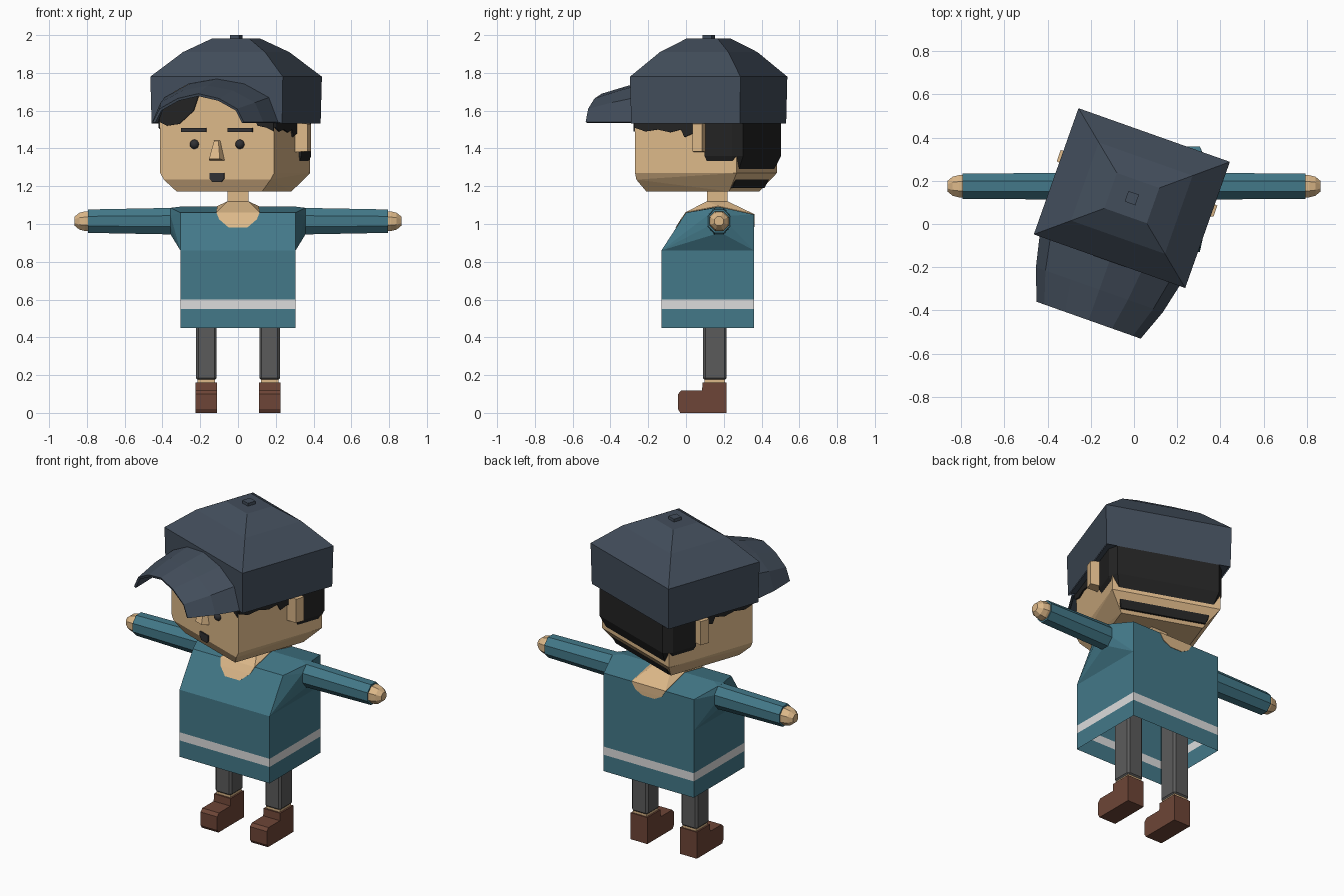
import bpy, bmesh, math
from mathutils import Matrix, Vector

if "Cube" in bpy.data.objects:
    bpy.data.objects.remove(bpy.data.objects["Cube"])


def material(name, rgb):
    m = bpy.data.materials.new(name)
    m.diffuse_color = (*rgb, 1)
    m.use_nodes = True
    m.node_tree.nodes["Principled BSDF"].inputs["Base Color"].default_value = m.diffuse_color
    return m


SKIN = material("skin", (0.72, 0.48, 0.25))
TEAL = material("teal cloth", (0.056, 0.19, 0.25))
STRIPE = material("pale stripe", (0.72, 0.72, 0.72))
NAVY = material("cap navy", (0.055, 0.075, 0.105))
HAIR = material("black hair", (0.017, 0.017, 0.017))
GREY = material("trouser grey", (0.105, 0.105, 0.105))
BROWN = material("shoe brown", (0.155, 0.06, 0.038))
DARK = material("face detail", (0.03, 0.03, 0.034))

BODY = Matrix.Identity(4)
# the head and cap are turned to one side
HEAD = Matrix.Translation((-0.01, 0.12, 0)) @ Matrix.Rotation(math.radians(-19.5), 4, 'Z')


def finish(name, bm, mats, frame=BODY, normals=True):
    if normals:
        bmesh.ops.recalc_face_normals(bm, faces=bm.faces)
    bm.transform(frame)
    me = bpy.data.meshes.new(name)
    bm.to_mesh(me)
    bm.free()
    for m in mats:
        me.materials.append(m)
    ob = bpy.data.objects.new(name, me)
    bpy.context.collection.objects.link(ob)
    return ob


def hull(name, pts, mat, frame=BODY):
    bm = bmesh.new()
    for p in pts:
        bm.verts.new(p)
    r = bmesh.ops.convex_hull(bm, input=bm.verts[:])
    loose = {v for v in r["geom_interior"] + r["geom_unused"]
             if isinstance(v, bmesh.types.BMVert) and v.is_valid and not v.link_faces}
    bmesh.ops.delete(bm, geom=list(loose), context='VERTS')
    bmesh.ops.dissolve_limit(bm, angle_limit=0.02, verts=bm.verts[:], edges=bm.edges[:])
    return finish(name, bm, [mat], frame)


def rect(x0, x1, y0, y1, z):
    return [(x0, y0, z), (x1, y0, z), (x1, y1, z), (x0, y1, z)]


def box(name, x0, x1, y0, y1, z0, z1, mat, frame=BODY, bevel=0):
    ob = hull(name, rect(x0, x1, y0, y1, z0) + rect(x0, x1, y0, y1, z1), mat, frame)
    if bevel:
        b = ob.modifiers.new("bevel", 'BEVEL')
        b.width, b.segments = bevel, 1
    return ob


def loft(name, rings, mat, frame=BODY, cap=True):
    bm = bmesh.new()
    rows = [[bm.verts.new(p) for p in r] for r in rings]
    n = len(rows[0])
    for a, b in zip(rows, rows[1:]):
        for i in range(n):
            j = (i + 1) % n
            bm.faces.new((a[i], a[j], b[j], b[i]))
    if cap:
        bm.faces.new(rows[0])
        bm.faces.new(rows[-1])
    return finish(name, bm, [mat], frame)


def plate(name, pts, depth, mat, frame=HEAD):
    """Flat outline pushed along a depth vector."""
    bm = bmesh.new()
    f = bm.faces.new([bm.verts.new(p) for p in pts])
    g = bmesh.ops.extrude_face_region(bm, geom=[f])["geom"]
    bmesh.ops.translate(bm, vec=Vector(depth), verts=[v for v in g if isinstance(v, bmesh.types.BMVert)])
    return finish(name, bm, [mat], frame)


def arm_ring(x, ry, rz, z=1.015):
    return [(x, 0.175 + ry * math.cos(a), z + rz * math.sin(a))
            for a in (math.pi / 8 + i * math.pi / 4 for i in range(8))]


# ---- shirt: open lower tube with a stripe, closed shoulder block
bm = bmesh.new()
rows = [[bm.verts.new(p) for p in rect(-0.305, 0.305, -0.13, 0.36, z)] for z in (0.45, 0.55, 0.60, 0.86)]
for k in range(3):
    for i in range(4):
        j = (i + 1) % 4
        f = bm.faces.new((rows[k][i], rows[k][j], rows[k + 1][j], rows[k + 1][i]))
        f.material_index = 1 if k == 1 else 0
finish("shirt_body", bm, [TEAL, STRIPE], normals=False)

profile = [(-0.13, 0.86), (0.0, 1.06), (0.17, 1.092), (0.36, 1.05), (0.36, 0.86)]
pts = [(s * 0.305, y, z) for s in (-1, 1) for y, z in profile]
for s in (-1, 1):
    pts += arm_ring(s * 0.357, 0.068, 0.076)
hull("shirt_shoulders", pts, TEAL)

# ---- neckline and neck
pts = []
for s in (-1, 1):
    pts += [(s * 0.05, -0.055, 0.982), (s * 0.10, -0.028, 1.025), (s * 0.115, -0.003, 1.062),
            (s * 0.11, 0.17, 1.095), (s * 0.115, 0.362, 1.052), (s * 0.09, 0.363, 1.01),
            (s * 0.04, 0.363, 0.985), (s * 0.055, 0.11, 1.12), (s * 0.055, 0.22, 1.12)]
hull("neckline", pts, SKIN)
box("neck", -0.055, 0.055, 0.11, 0.22, 1.08, 1.22, SKIN)

# ---- arms, hands, legs and shoes
for s, side in ((-1, "left"), (1, "right")):
    loft("sleeve_" + side, [arm_ring(s * 0.35, 0.066, 0.076), arm_ring(s * 0.795, 0.064, 0.067)], TEAL)
    loft("hand_" + side, [arm_ring(s * x, r, r) for x, r in
                          ((0.78, 0.056), (0.81, 0.056), (0.84, 0.048), (0.865, 0.026))], SKIN)
    x0, x1 = sorted((s * 0.113, s * 0.222))
    box("trouser_leg_" + side, x0, x1, 0.09, 0.215, 0.172, 0.84, GREY, bevel=0.012)
    box("ankle_" + side, x0 + 0.008, x1 - 0.008, 0.098, 0.207, 0.14, 0.178, SKIN)
    shoe = [(0.215, 0), (0.215, 0.162), (0.088, 0.162), (0.085, 0.118), (-0.025, 0.118),
            (-0.042, 0.1), (-0.042, 0.02), (-0.03, 0)]
    plate("shoe_" + side, [(x0 - 0.002, y, z) for y, z in shoe], (x1 - x0 + 0.004, 0, 0), BROWN, BODY)

# ---- head
hull("head", rect(-0.32, 0.32, -0.30, 0.27, 1.74) + rect(-0.32, 0.32, -0.30, 0.27, 1.27)
     + [(-0.30, -0.30, 1.235), (0.30, -0.30, 1.235)] + rect(-0.24, 0.24, -0.265, 0.2, 1.172), SKIN, HEAD)
hull("back_hair", rect(-0.333, 0.333, 0.095, 0.25, 1.6) + rect(-0.3, 0.3, 0.095, 0.3, 1.6)
     + rect(-0.333, 0.333, 0.095, 0.25, 1.36) + rect(-0.3, 0.3, 0.095, 0.3, 1.36)
     + rect(-0.25, 0.25, 0.145, 0.225, 1.19), HAIR, HEAD)

# hair edge under the cap, ears
fringe = [(-0.30, 1.6), (-0.30, 1.51), (-0.24, 1.49), (-0.17, 1.50), (-0.1, 1.485), (-0.04, 1.50),
          (-0.02, 1.46), (0.03, 1.48), (0.1, 1.40), (0.1, 1.6)]
for s, side in ((-1, "left"), (1, "right")):
    plate("side_hair_" + side, [(s * 0.318, y, z) for y, z in fringe], (s * 0.011, 0, 0), HAIR)
    hull("ear_" + side, [(s * 0.31, y, z) for y in (0.03, 0.1) for z in (1.38, 1.54)]
         + [(s * 0.385, y, z) for y in (0.045, 0.1) for z in (1.385, 1.53)], SKIN, HEAD)
    # eyes and eyebrows
    bm = bmesh.new()
    bmesh.ops.create_uvsphere(bm, u_segments=12, v_segments=8, radius=0.025,
                              matrix=Matrix.Translation((s * 0.128, -0.30, 1.422)))
    for f in bm.faces:
        f.smooth = True
    finish("eye_" + side, bm, [DARK], HEAD)
    c = s * 0.13
    box("eyebrow_" + side, c - 0.07, c + 0.07, -0.309, -0.298, 1.488, 1.508, DARK, HEAD)

plate("front_hair_left", [(x, -0.299, z) for x, z in
                          ((-0.32, 1.54), (-0.28, 1.52), (-0.21, 1.53), (-0.13, 1.6), (-0.095, 1.7), (-0.32, 1.7))],
      (0, -0.009, 0), HAIR)
plate("front_hair_right", [(x, -0.299, z) for x, z in
                           ((0.20, 1.58), (0.23, 1.52), (0.28, 1.51), (0.32, 1.49), (0.32, 1.6))],
      (0, -0.009, 0), HAIR)

# nose and mouth
hull("nose", [(-0.042, -0.298, 1.335), (0.042, -0.298, 1.335), (-0.017, -0.298, 1.442), (0.017, -0.298, 1.442),
              (-0.03, -0.345, 1.345), (0.03, -0.345, 1.345), (-0.012, -0.315, 1.44), (0.012, -0.315, 1.44)],
     SKIN, HEAD)
plate("mouth", [(x, -0.298, z) for x, z in
                ((-0.04, 1.27), (0.04, 1.27), (0.04, 1.24), (0.025, 1.222), (-0.025, 1.222), (-0.04, 1.24))],
      (0, -0.009, 0), DARK)

# ---- cap crown: straight band with an arched front opening, sloping top
W, D = 0.372, 0.31
COLS = (-1, -0.85, -0.45, 0, 0.45, 0.85, 1)
BASE_Z = (1.54, 1.67, 1.742, 1.768, 1.742, 1.67, 1.54)
TIP_Z = (1.54, 1.61, 1.665, 1.69, 1.665, 1.61, 1.54)
bm = bmesh.new()
rings = [[bm.verts.new(p) for p in rect(-W * k, W * k, -D * k, D * k, z)]
         for k, z in ((0.985, 1.532), (1, 1.78), (0.62, 1.91), (0.28, 1.982))]
for a, b in zip(rings, rings[1:]):
    for i in range(4):
        if a is rings[0] and i == 0:
            arch = [bm.verts.new((c * 0.345, -D, z)) for c, z in zip(COLS, BASE_Z)]
            bm.faces.new([a[0]] + arch + [a[1], b[1], b[0]])
        else:
            j = (i + 1) % 4
            bm.faces.new((a[i], a[j], b[j], b[i]))
bm.faces.new(rings[-1])
finish("cap_crown", bm, [NAVY], HEAD)
box("cap_lining", -0.36, 0.36, -0.285, 0.30, 1.536, 1.55, NAVY, HEAD)
box("cap_button", -0.026, 0.026, -0.026, 0.026, 1.97, 2.0, NAVY, HEAD)

# ---- cap brim: arched sheet narrowing to the front
bm = bmesh.new()
rows = []
for y, half, t in ((-0.305, 0.345, 0), (-0.45, 0.312, 0.45), (-0.60, 0.256, 1)):
    rows.append([bm.verts.new((c * half, y, a + (b - a) * t)) for c, a, b in zip(COLS, BASE_Z, TIP_Z)])
for a, b in zip(rows, rows[1:]):
    for i in range(len(COLS) - 1):
        bm.faces.new((a[i], b[i], b[i + 1], a[i + 1]))
brim = finish("cap_brim", bm, [NAVY], HEAD, normals=False)
sol = brim.modifiers.new("thickness", 'SOLIDIFY')
sol.thickness = 0.014
sol.offset = -1
